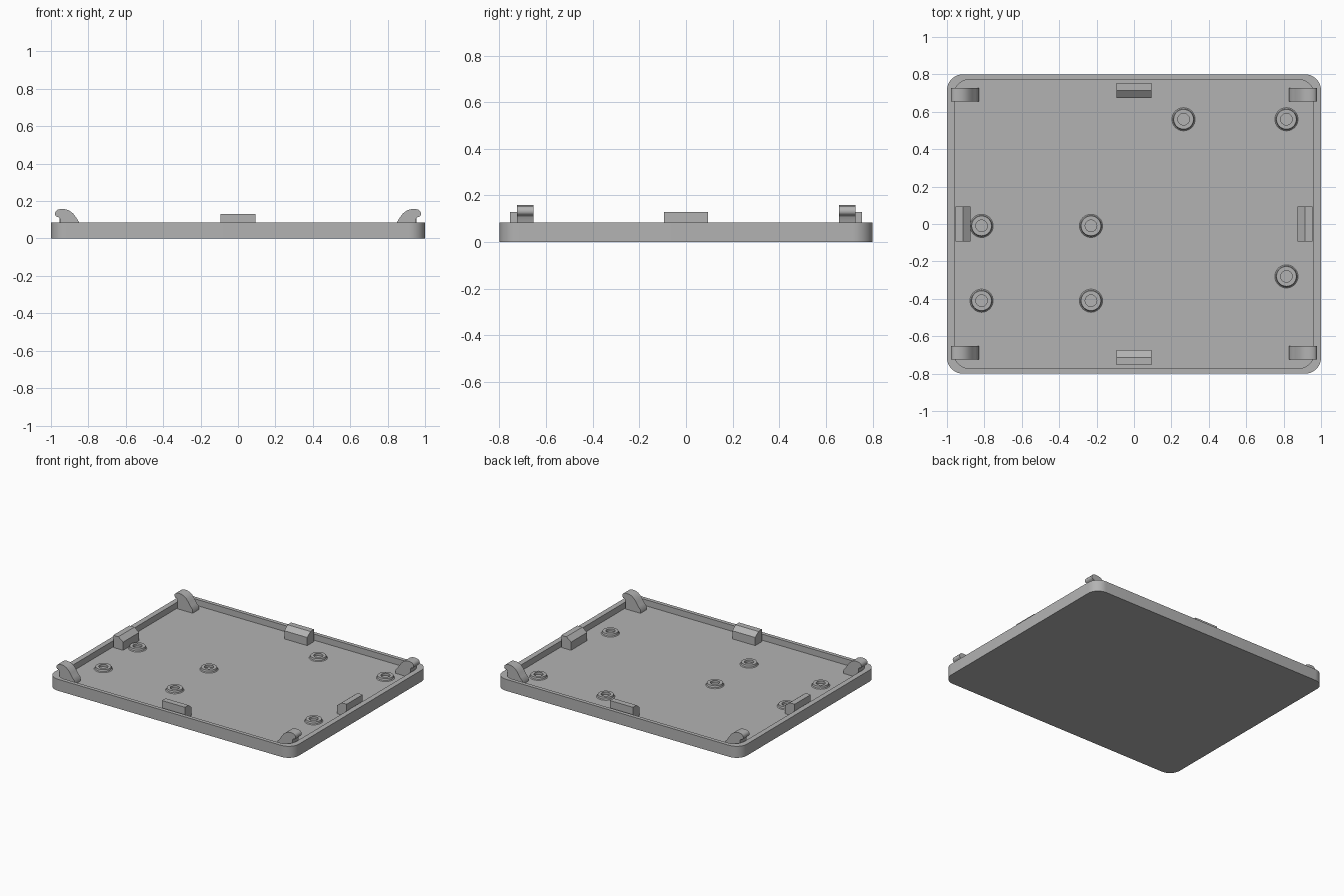
import bpy, bmesh, math

cube = bpy.data.objects.get("Cube")
if cube:
    bpy.data.objects.remove(cube)

grey = bpy.data.materials.new("plain grey")
grey.use_nodes = True
colour = (0.45, 0.45, 0.45, 1)
grey.diffuse_color = colour
grey.node_tree.nodes["Principled BSDF"].inputs["Base Color"].default_value = colour

RIM, FLOOR = 0.085, 0.04


def loft(name, loops, smooth=30):
    """Skin a stack of closed loops and cap both ends."""
    bm = bmesh.new()
    rings = [[bm.verts.new(p) for p in loop] for loop in loops]
    n = len(rings[0])
    for a, b in zip(rings, rings[1:]):
        for i in range(n):
            j = (i + 1) % n
            bm.faces.new((a[i], a[j], b[j], b[i]))
    bm.faces.new(rings[0][::-1])
    bm.faces.new(rings[-1])
    bmesh.ops.recalc_face_normals(bm, faces=bm.faces)
    mesh = bpy.data.meshes.new(name)
    bm.to_mesh(mesh)
    bm.free()
    obj = bpy.data.objects.new(name, mesh)
    bpy.context.collection.objects.link(obj)
    mesh.materials.append(grey)
    bpy.ops.object.select_all(action="DESELECT")
    obj.select_set(True)
    bpy.context.view_layer.objects.active = obj
    bpy.ops.object.shade_smooth_by_angle(angle=math.radians(smooth))
    return obj


def rounded_rect(hx, hy, r, z, steps=10):
    pts = []
    for k, (sx, sy) in enumerate([(1, 1), (-1, 1), (-1, -1), (1, -1)]):
        for i in range(steps + 1):
            a = math.pi / 2 * (k + i / steps)
            pts.append((sx * (hx - r) + r * math.cos(a),
                        sy * (hy - r) + r * math.sin(a), z))
    return pts


def circle(x, y, r, z, n=32):
    return [(x + r * math.cos(math.tau * i / n),
             y + r * math.sin(math.tau * i / n), z) for i in range(n)]


# Shallow tray with a raised rim
loft("tray", [rounded_rect(1, 0.8, 0.085, 0), rounded_rect(1, 0.8, 0.085, RIM),
              rounded_rect(0.961, 0.772, 0.08, RIM), rounded_rect(0.961, 0.772, 0.08, FLOOR)])

# Low ring bosses with a flared foot
bosses = [(0.265, 0.56), (0.815, 0.56), (-0.815, -0.01), (-0.23, -0.01),
          (0.815, -0.28), (-0.815, -0.41), (-0.23, -0.41)]
ring_profile = [(0.062, FLOOR - 0.002), (0.062, FLOOR), (0.056, 0.045), (0.053, 0.058),
                (0.031, 0.058), (0.031, FLOOR + 0.001)]
for i, (x, y) in enumerate(bosses):
    loft(f"ring_boss_{i + 1}", [circle(x, y, r, z) for r, z in ring_profile])

# Clips at the middle of each side, bevelled toward the inside
# (distance inward from the clip's outer face, height)
clip_profile = [(0, FLOOR - 0.005), (0, 0.13), (0.042, 0.13), (0.08, 0.1), (0.08, FLOOR - 0.005)]
clips = [("front_clip", 0.755, -90), ("back_clip", 0.755, 90),
         ("left_clip", 0.955, 0), ("right_clip", 0.955, 180)]
for name, dist, turn in clips:
    obj = loft(name, [[(dist - d, w, z) for d, z in clip_profile] for w in (-0.094, 0.094)])
    obj.rotation_euler.z = math.radians(turn)

# Curved corner hooks whose rounded noses overhang the rim
hook_profile = [(0.83, FLOOR - 0.005), (0.83, 0.066), (0.848, 0.085), (0.865, 0.112),
                (0.882, 0.134), (0.9, 0.148), (0.92, 0.156), (0.945, 0.158), (0.965, 0.154),
                (0.976, 0.143), (0.979, 0.129), (0.973, 0.118), (0.96, 0.114),
                (0.953, 0.107), (0.953, FLOOR - 0.005)]
for sx, side in ((1, "left"), (-1, "right")):
    for y0, end in ((-0.725, "front"), (0.655, "back")):
        loft(f"{end}_{side}_hook",
             [[(sx * x, y, z) for x, z in hook_profile] for y in (y0, y0 + 0.072)], 45)
